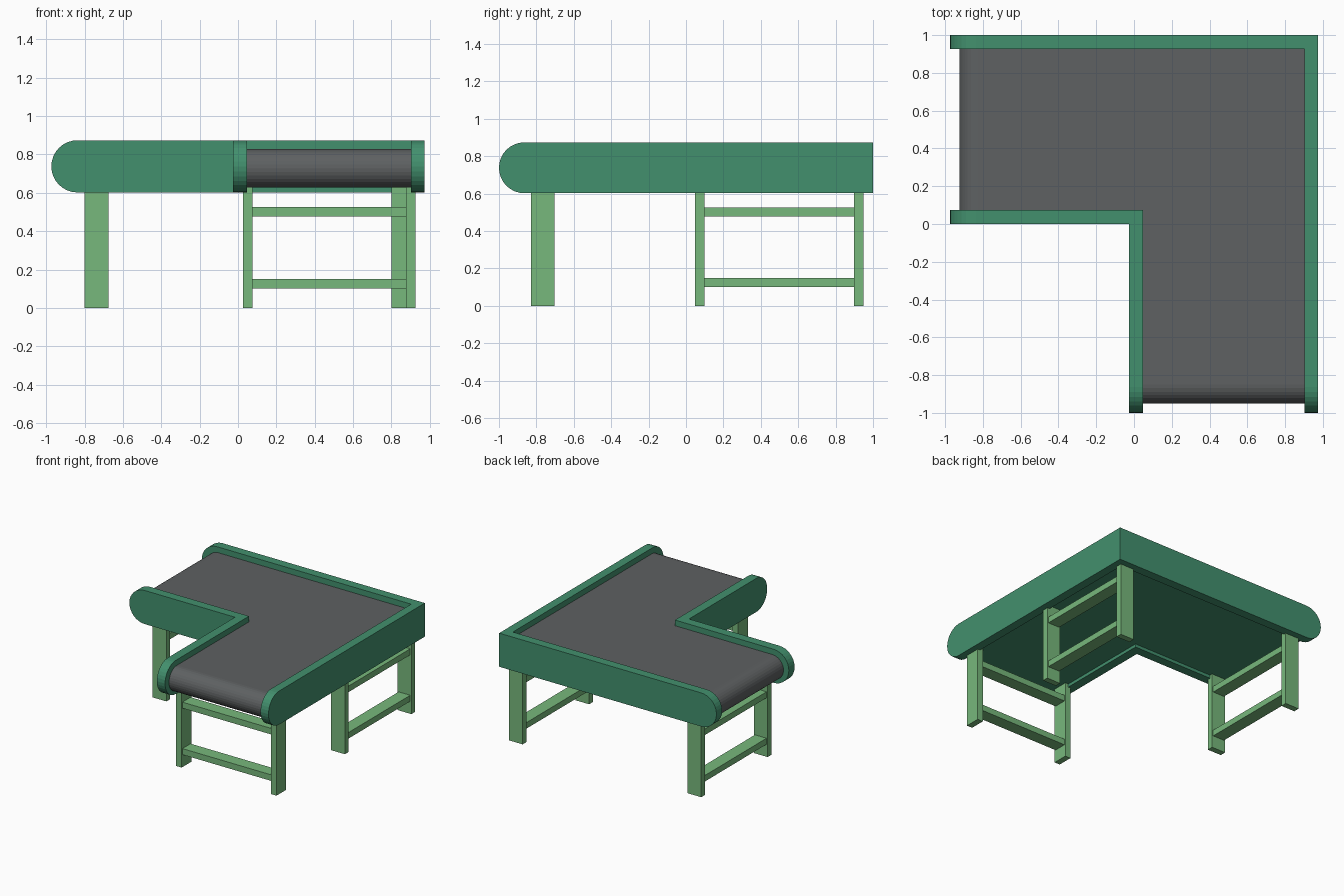
import bpy
import math

cube = bpy.data.objects.get("Cube")
if cube:
    bpy.data.objects.remove(cube, do_unlink=True)


def material(name, rgb):
    mat = bpy.data.materials.new(name)
    mat.use_nodes = True
    color = (*rgb, 1)
    mat.diffuse_color = color
    mat.node_tree.nodes["Principled BSDF"].inputs["Base Color"].default_value = color
    return mat


frame_green = material("frame green", (0.055, 0.28, 0.155))
leg_green = material("leg green", (0.185, 0.48, 0.2))
belt_gray = material("belt gray", (0.112, 0.119, 0.122))


def add_object(name, verts, faces, *mats):
    mesh = bpy.data.meshes.new(name)
    mesh.from_pydata(verts, [], faces)
    for mat in mats:
        mesh.materials.append(mat)
    mesh.update()
    obj = bpy.data.objects.new(name, mesh)
    bpy.context.collection.objects.link(obj)
    return obj


def box(name, x, y, z, mat):
    verts = [(a, b, c) for a in x for b in y for c in z]
    faces = [(0, 1, 3, 2), (4, 6, 7, 5), (0, 4, 5, 1),
             (2, 3, 7, 6), (0, 2, 6, 4), (1, 5, 7, 3)]
    return add_object(name, verts, faces, mat)


def l_sweep(name, inner, outer, left, front, z_mid, radius, *mats, steps=16):
    """Mitred L from the left end, round the corner, to the front end.
    inner and outer are the (x, y) corners; both ends are half-round."""
    arc = [math.pi / 2 * i / (steps // 2) for i in range(steps // 2 + 1)]
    ends = [(radius * (1 - math.cos(a)), max(radius * math.sin(a), 0.0005)) for a in arc]
    stations = [((left + d, inner[1]), (left + d, outer[1]), h) for d, h in ends]
    stations.append((inner, outer, radius))
    stations += [((inner[0], front + d), (outer[0], front + d), h) for d, h in reversed(ends)]
    verts, faces = [], []
    for p, q, h in stations:
        verts += [(*p, z_mid - h), (*q, z_mid - h), (*q, z_mid + h), (*p, z_mid + h)]
    for s in range(len(stations) - 1):
        for k in range(4):
            a, b = 4 * s + k, 4 * s + (k + 1) % 4
            faces.append((a, b, b + 4, a + 4))
    last = len(verts) - 4
    faces += [(3, 2, 1, 0), (last, last + 1, last + 2, last + 3)]
    return add_object(name, verts, faces, *mats)


# Side rails
l_sweep("outer_rail", (0.902, 0.927), (0.973, 1.0), -0.973, -1.0,
        0.738, 0.136, frame_green)
l_sweep("inner_rail", (-0.027, 0.0), (0.047, 0.074), -0.973, -1.0,
        0.738, 0.136, frame_green)

# Belt with a green underside between the rounded ends
belt = l_sweep("belt", (0.04, 0.067), (0.908, 0.933), -0.925, -0.95,
               0.728, 0.1, belt_gray, frame_green)
for face in belt.data.polygons:
    if face.normal.z < -0.999:
        face.material_index = 1


# Leg frames: two posts joined by two rungs
def leg_frame(name, across, low, high, depth, post=0.049, top=0.632):
    def part(label, span, deep, z):
        x, y = (span, deep) if across == "x" else (deep, span)
        box(name + label, x, y, z, leg_green)
    part("_post_a", (low, low + post), depth, (0, top))
    part("_post_b", (high - post, high), depth, (0, top))
    inset = (depth[0] + 0.01, depth[1] - 0.01)
    for label, z in (("_lower_rung", 0.101), ("_upper_rung", 0.477)):
        part(label, (low + post, high - post), inset, (z, z + 0.049))


leg_frame("front_legs", "x", 0.026, 0.925, (-0.828, -0.704))
leg_frame("corner_legs", "y", 0.049, 0.948, (0.799, 0.923))
leg_frame("right_end_legs", "y", 0.049, 0.948, (-0.8, -0.676))
